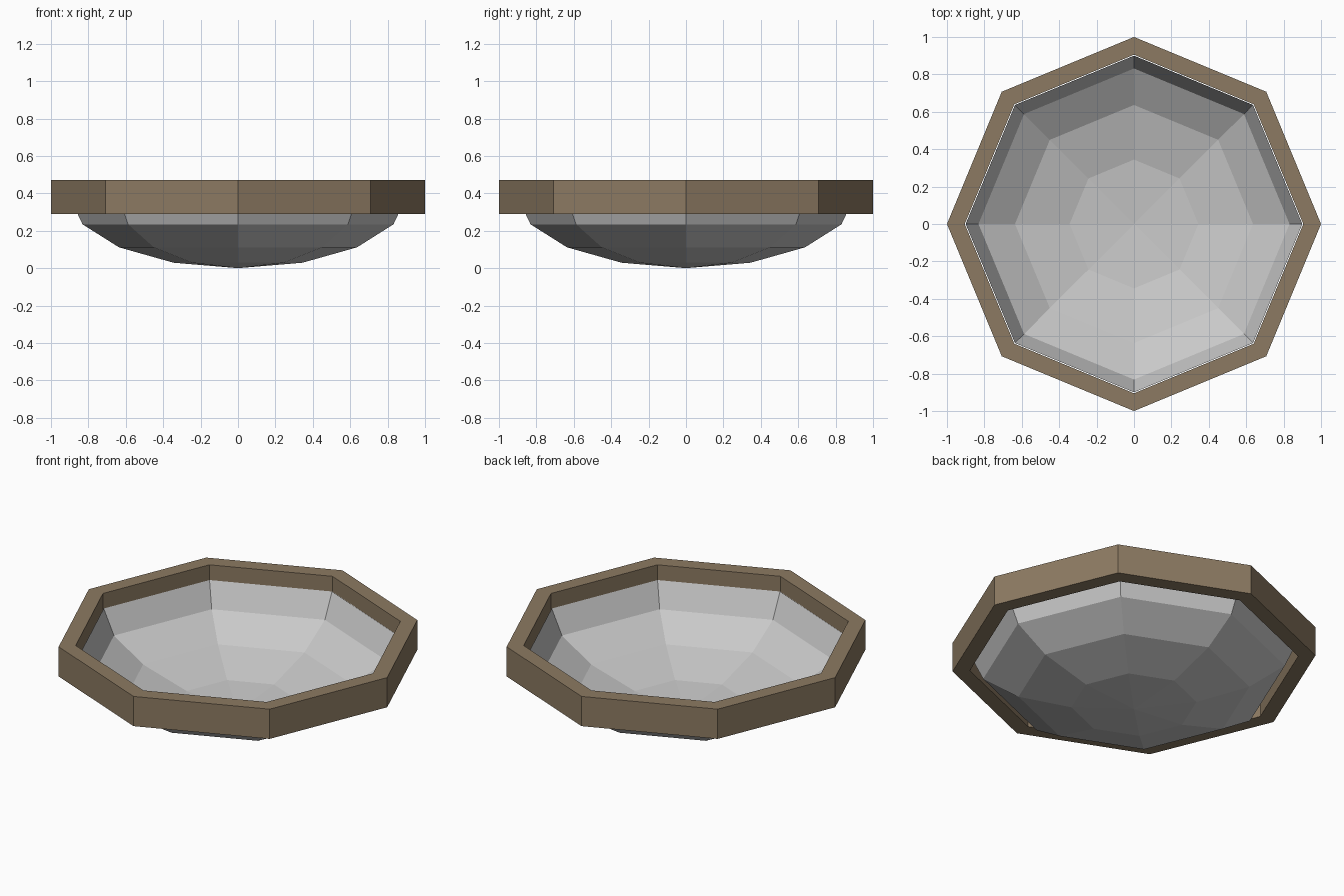
import bpy
import bmesh
from math import cos, sin, pi

SIDES = 8
RIM_Z = 0.38

cube = bpy.data.objects.get("Cube")
if cube:
    bpy.data.objects.remove(cube, do_unlink=True)


def make_material(name, rgb):
    mat = bpy.data.materials.new(name)
    mat.use_nodes = True
    mat.diffuse_color = (*rgb, 1)
    mat.node_tree.nodes["Principled BSDF"].inputs["Base Color"].default_value = (*rgb, 1)
    return mat


def revolve(name, profile, mat, closed=False):
    """Spin a (radius, height) profile into flat-sided octagonal faces."""
    bm = bmesh.new()
    rings = []
    for r, z in profile:
        if r == 0:
            rings.append([bm.verts.new((0, 0, z))] * SIDES)
        else:
            rings.append([bm.verts.new((r * cos(2 * pi * i / SIDES), r * sin(2 * pi * i / SIDES), z))
                          for i in range(SIDES)])
    pairs = list(zip(rings, rings[1:]))
    if closed:
        pairs.append((rings[-1], rings[0]))
    for a, b in pairs:
        for i in range(SIDES):
            j = (i + 1) % SIDES
            corners = dict.fromkeys((a[i], a[j], b[j], b[i]))
            bm.faces.new(list(corners))
    mesh = bpy.data.meshes.new(name)
    bm.to_mesh(mesh)
    bm.free()
    mesh.materials.append(mat)
    obj = bpy.data.objects.new(name, mesh)
    bpy.context.collection.objects.link(obj)
    return obj


brown = make_material("muted brown", (0.263, 0.195, 0.122))
grey = make_material("light grey", (0.578, 0.578, 0.578))

# Square-section octagonal rim
revolve("rim", [(1, 0.29), (1, 0.47), (0.905, 0.47), (0.905, 0.29)], brown, closed=True)

# Thin faceted bowl: a flattened half sphere hung inside the rim
steps = [k * pi / 8 for k in range(5)]
bowl = [(0.9 * sin(a), RIM_Z * (1 - cos(a))) for a in steps]
revolve("bowl", bowl, grey)
